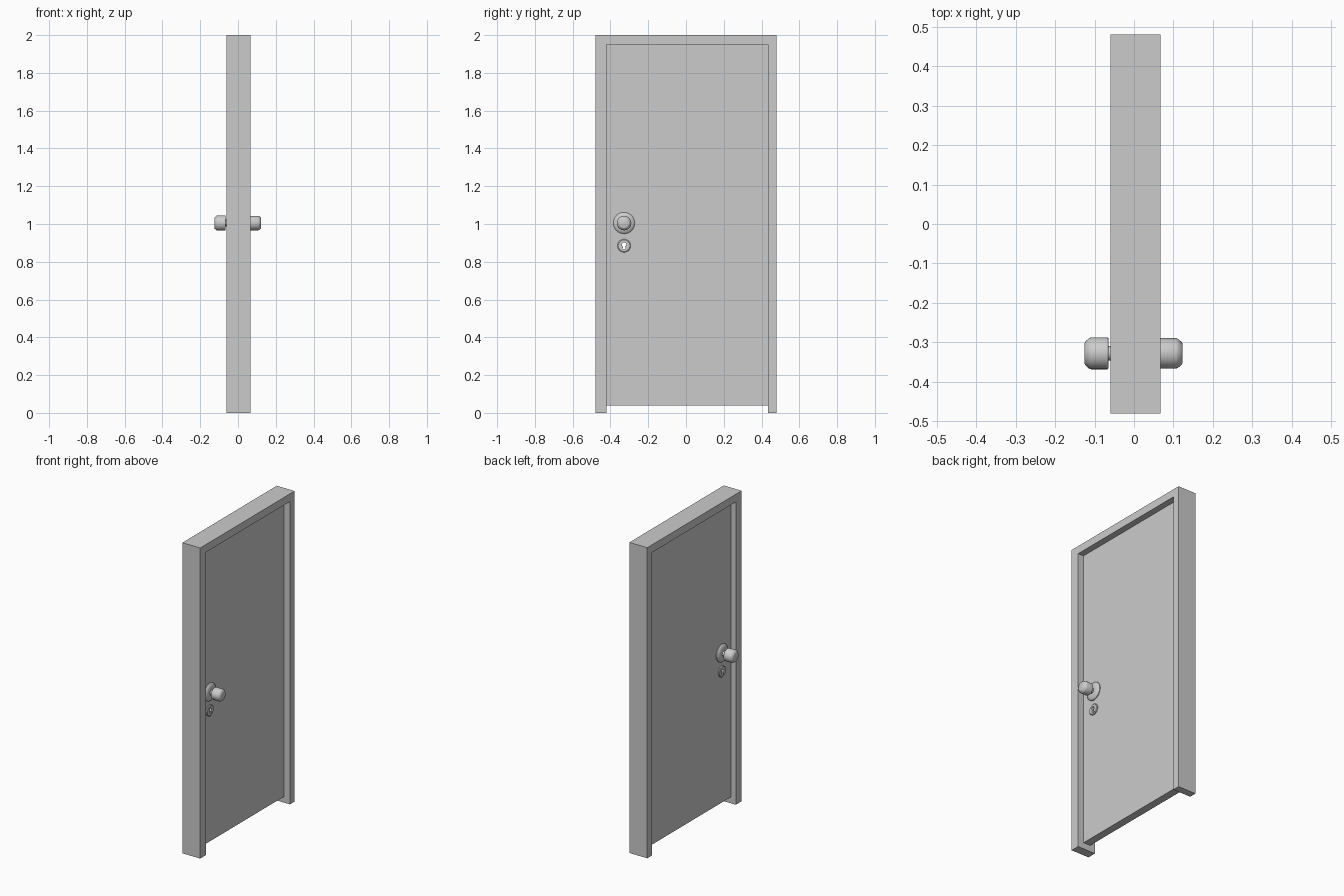
import bpy, bmesh
from math import pi, sin, cos

if "Cube" in bpy.data.objects:
    bpy.data.objects.remove(bpy.data.objects["Cube"])

KNOB_Y, KNOB_Z, KEY_Z = -0.328, 1.005, 0.885
DOOR_BACK, DOOR_FRONT = -0.024, 0.026


def new_object(name, bm):
    bmesh.ops.recalc_face_normals(bm, faces=bm.faces)
    mesh = bpy.data.meshes.new(name)
    bm.to_mesh(mesh)
    bm.free()
    ob = bpy.data.objects.new(name, mesh)
    bpy.context.collection.objects.link(ob)
    return ob


def prism(name, outline, x0, x1):
    """Extrude a (y, z) outline from x0 to x1."""
    bm = bmesh.new()
    face = bm.faces.new([bm.verts.new((x0, y, z)) for y, z in outline])
    ext = bmesh.ops.extrude_face_region(bm, geom=[face])
    verts = [v for v in ext["geom"] if isinstance(v, bmesh.types.BMVert)]
    bmesh.ops.translate(bm, verts=verts, vec=(x1 - x0, 0, 0))
    return new_object(name, bm)


def lathe(name, profile, z, sides=32):
    """Revolve an (x, radius) profile about an x-axis at the knob's y."""
    bm = bmesh.new()
    rings = [[bm.verts.new((x, KNOB_Y + r * cos(2 * pi * i / sides),
                            z + r * sin(2 * pi * i / sides)))
              for i in range(sides)] for x, r in profile]
    for a, b in zip(rings, rings[1:]):
        for i in range(sides):
            j = (i + 1) % sides
            bm.faces.new((a[i], a[j], b[j], b[i]))
    bm.faces.new(rings[0])
    bm.faces.new(rings[-1])
    ob = new_object(name, bm)
    bpy.ops.object.select_all(action='DESELECT')
    ob.select_set(True)
    bpy.context.view_layer.objects.active = ob
    bpy.ops.object.shade_smooth_by_angle(angle=pi / 6)
    return ob


# Frame: one inverted U
prism("frame", [(-0.48, 0), (-0.422, 0), (-0.422, 1.95), (0.433, 1.95),
                (0.433, 0), (0.48, 0), (0.48, 2), (-0.48, 2)], -0.06, 0.067)

# Door leaf with a gap at the floor
door = prism("door_leaf", [(-0.422, 0.04), (0.433, 0.04),
                           (0.433, 1.95), (-0.422, 1.95)], DOOR_BACK, DOOR_FRONT)

# Keyhole cutter: round top with a flared slot
arc = [(KNOB_Y + 0.012 * cos(a), KEY_Z + 0.006 + 0.012 * sin(a))
       for a in [-pi / 3 + i * (5 * pi / 3) / 14 for i in range(15)]]
slot = [(KNOB_Y - 0.008, KEY_Z - 0.021), (KNOB_Y + 0.008, KEY_Z - 0.021)]
cutter = prism("keyhole_cutter", arc + slot, -0.1, 0.1)
cutter.hide_render = True
cutter.display_type = 'WIRE'
pierced = [door]

# Hardware on both faces: rosette, knob with neck, key plate
for side, s, base, tip, r in (("outer", 1, DOOR_FRONT, 0.123, 0.0385),
                              ("inner", -1, DOOR_BACK, -0.125, 0.0405)):
    lathe(side + "_rosette", [(base - s * 0.002, 0.057), (base + s * 0.005, 0.057),
                              (base + s * 0.010, 0.053), (base + s * 0.015, 0.042),
                              (base + s * 0.017, 0.030)], KNOB_Z)
    lathe(side + "_knob", [(base, 0.018), (tip - s * 0.060, 0.018),
                           (tip - s * 0.060, r - 0.002), (tip - s * 0.057, r),
                           (tip - s * 0.016, r), (tip - s * 0.011, r - 0.002),
                           (tip - s * 0.002, r - 0.010), (tip, r - 0.014)], KNOB_Z)
    pierced.append(lathe(side + "_key_plate",
                         [(base - s * 0.001, 0.035), (base + s * 0.005, 0.035),
                          (base + s * 0.008, 0.031)], KEY_Z))

for ob in pierced:
    mod = ob.modifiers.new("keyhole", 'BOOLEAN')
    mod.operation = 'DIFFERENCE'
    mod.solver = 'EXACT'
    mod.object = cutter
